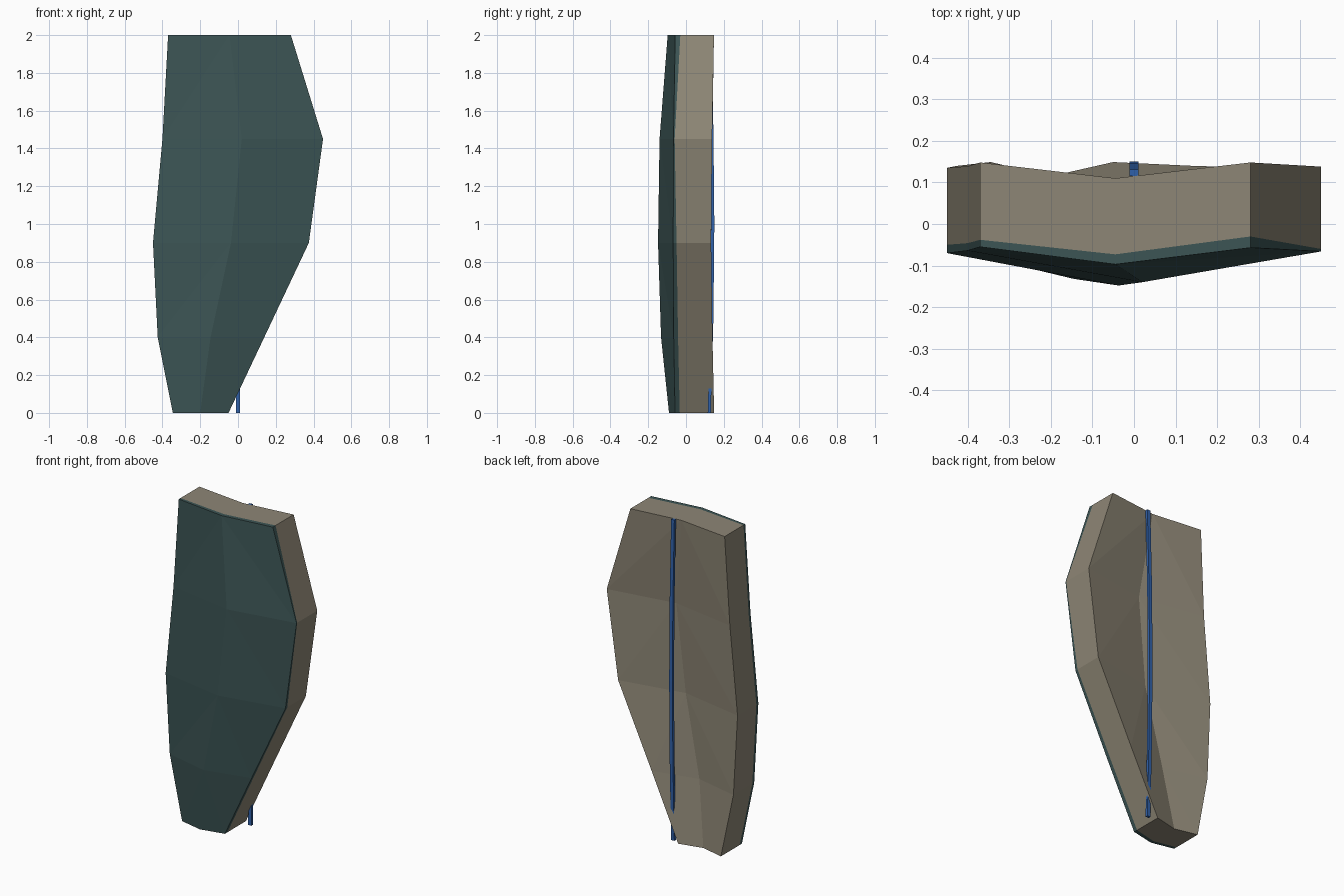
import bpy
import bmesh

cube = bpy.data.objects.get("Cube")
if cube:
    bpy.data.objects.remove(cube, do_unlink=True)


def material(name, rgb):
    m = bpy.data.materials.new(name)
    m.use_nodes = True
    m.diffuse_color = (*rgb, 1)
    m.node_tree.nodes["Principled BSDF"].inputs["Base Color"].default_value = (*rgb, 1)
    return m


def finish(name, bm, mat):
    bmesh.ops.recalc_face_normals(bm, faces=bm.faces)
    mesh = bpy.data.meshes.new(name)
    bm.to_mesh(mesh)
    bm.free()
    mesh.materials.append(mat)
    obj = bpy.data.objects.new(name, mesh)
    bpy.context.collection.objects.link(obj)


# Outline of the plate by height: z, right edge x, ridge x, left edge x
ROWS = [(0, -.345, -.2, -.05), (.4, -.425, -.145, .139), (.9, -.45, -.037, .375),
        (1.45, -.4, .02, .45), (2, -.37, -.045, .28)]


def slab(name, front, back, mat):
    """Folded plate between two depth profiles, each row giving three y values."""
    bm = bmesh.new()
    layers = [[[bm.verts.new((x, y, row[0])) for x, y in zip(row[1:], ys)]
               for row, ys in zip(ROWS, depth)] for depth in (front, back)]
    last = len(ROWS) - 1
    # Folded front and back skins, split from the ridge down to the edges
    for g in layers:
        for i in range(last):
            for side in (0, 2):
                bm.faces.new((g[i + 1][1], g[i][side], g[i][1]))
                bm.faces.new((g[i + 1][1], g[i + 1][side], g[i][side]))
    # Rim joining the two skins
    loop = [(0, 0), (0, 1)] + [(i, 2) for i in range(last + 1)]
    loop += [(last, 1)] + [(i, 0) for i in range(last, 0, -1)]
    f, b = layers
    for (i, j), (k, l) in zip(loop, loop[1:] + loop[:1]):
        bm.faces.new((f[i][j], f[k][l], b[k][l], b[i][j]))
    finish(name, bm, mat)


green = material("dark teal", (.045, .09, .09))
tan = material("warm stone", (.27, .24, .18))
blue = material("blue", (.03, .12, .4))

# Depth of the three skins
FACE = [(-.058, -.09, -.058), (-.065, -.132, -.065), (-.07, -.148, -.068),
        (-.064, -.14, -.066), (-.055, -.097, -.057)]
JOINT = [(-.037, -.068, -.033), (-.046, -.11, -.042), (-.05, -.127, -.05),
         (-.046, -.117, -.06), (-.038, -.073, -.03)]
REAR = [(.149, .115, .149), (.14, .075, .14), (.135, .055, .133),
        (.139, .067, .138), (.148, .11, .148)]
slab("front_facing", FACE, JOINT, green)
slab("backing_plate", JOINT, REAR, tan)

# Slightly bowed strip along the back
bm = bmesh.new()
rings = []
for z, y in ((0, .115), (.5, .129), (1, .134), (1.5, .129), (2, .115)):
    rings.append([bm.verts.new((sx * .011, y + d, z))
                  for sx, d in ((-1, 0), (1, 0), (1, .016), (-1, .016))])
for a, b in zip(rings, rings[1:]):
    for i in range(4):
        j = (i + 1) % 4
        bm.faces.new((a[i], a[j], b[j], b[i]))
bm.faces.new(rings[0])
bm.faces.new(rings[-1])
finish("back_strip", bm, blue)
